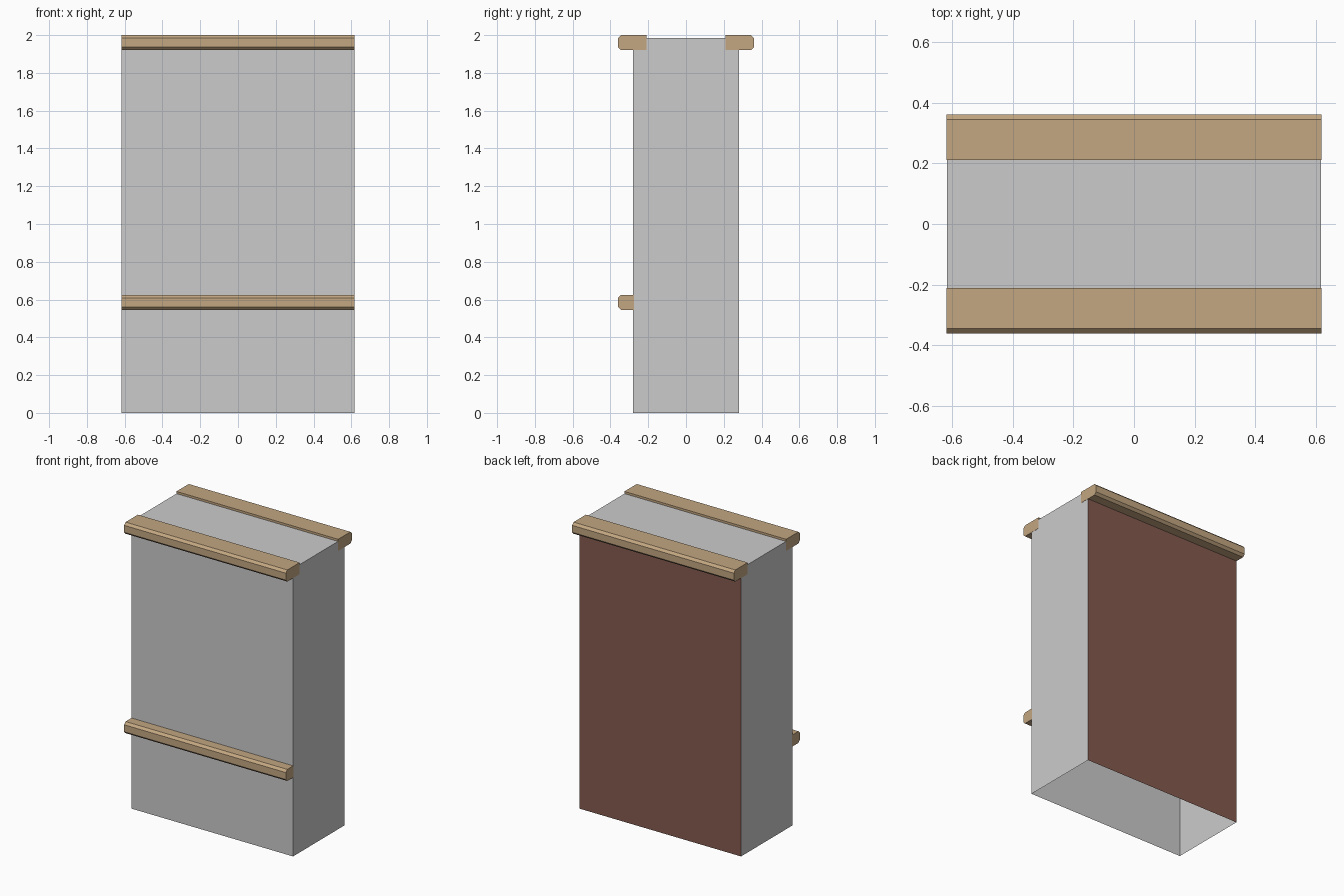
import bpy, bmesh

if "Cube" in bpy.data.objects:
    bpy.data.objects.remove(bpy.data.objects["Cube"])

HALF_X, HALF_Y, TOP = 0.616, 0.28, 1.985
RAIL_H, CHAMFER, OUTER = 0.08, 0.016, 0.36


def material(name, color):
    m = bpy.data.materials.new(name)
    m.diffuse_color = (*color, 1.0)
    m.use_nodes = True
    m.node_tree.nodes["Principled BSDF"].inputs["Base Color"].default_value = m.diffuse_color
    return m


def make_object(name, bm, *mats):
    bmesh.ops.recalc_face_normals(bm, faces=bm.faces)
    mesh = bpy.data.meshes.new(name)
    bm.to_mesh(mesh)
    bm.free()
    for m in mats:
        mesh.materials.append(m)
    obj = bpy.data.objects.new(name, mesh)
    bpy.context.collection.objects.link(obj)
    return obj


def rail(name, z, inner, side, mat):
    """Wooden rail along x; outer edges chamfered, side is -1 front or +1 back."""
    c, top = CHAMFER, z + RAIL_H
    profile = [(inner, z), (OUTER - c, z), (OUTER, z + c),
               (OUTER, top - c), (OUTER - c, top), (inner, top)]
    half = HALF_X + 0.001
    bm = bmesh.new()
    face = bm.faces.new([bm.verts.new((-half, side * y, h)) for y, h in profile])
    ext = bmesh.ops.extrude_face_region(bm, geom=[face], use_keep_orig=True)
    verts = [v for v in ext["geom"] if isinstance(v, bmesh.types.BMVert)]
    bmesh.ops.translate(bm, verts=verts, vec=(2 * half, 0, 0))
    return make_object(name, bm, mat)


wood = material("wood", (0.545, 0.385, 0.22))
dark_wood = material("dark_wood", (0.23, 0.105, 0.08))
plaster = material("plaster", (0.8, 0.8, 0.8))

# Hollow wall block, open underneath, with a dark back face
bm = bmesh.new()
bmesh.ops.create_cube(bm, size=1.0)
for v in bm.verts:
    v.co = (v.co.x * 2 * HALF_X, v.co.y * 2 * HALF_Y, (v.co.z + 0.5) * TOP)
bm.normal_update()
for f in bm.faces:
    f.material_index = 1 if f.normal.y > 0.5 else 0
bmesh.ops.delete(bm, geom=[f for f in bm.faces if f.normal.z < -0.5],
                 context='FACES_ONLY')
# Orient outward explicitly, since the shell is open
make_object("wall_block", bm, plaster, dark_wood)

# Cap rails along both top edges and the lower rail on the front
rail("front_top_rail", 1.92, 0.21, -1, wood)
rail("back_top_rail", 1.92, 0.21, 1, wood)
rail("front_lower_rail", 0.545, HALF_Y - 0.005, -1, wood)
